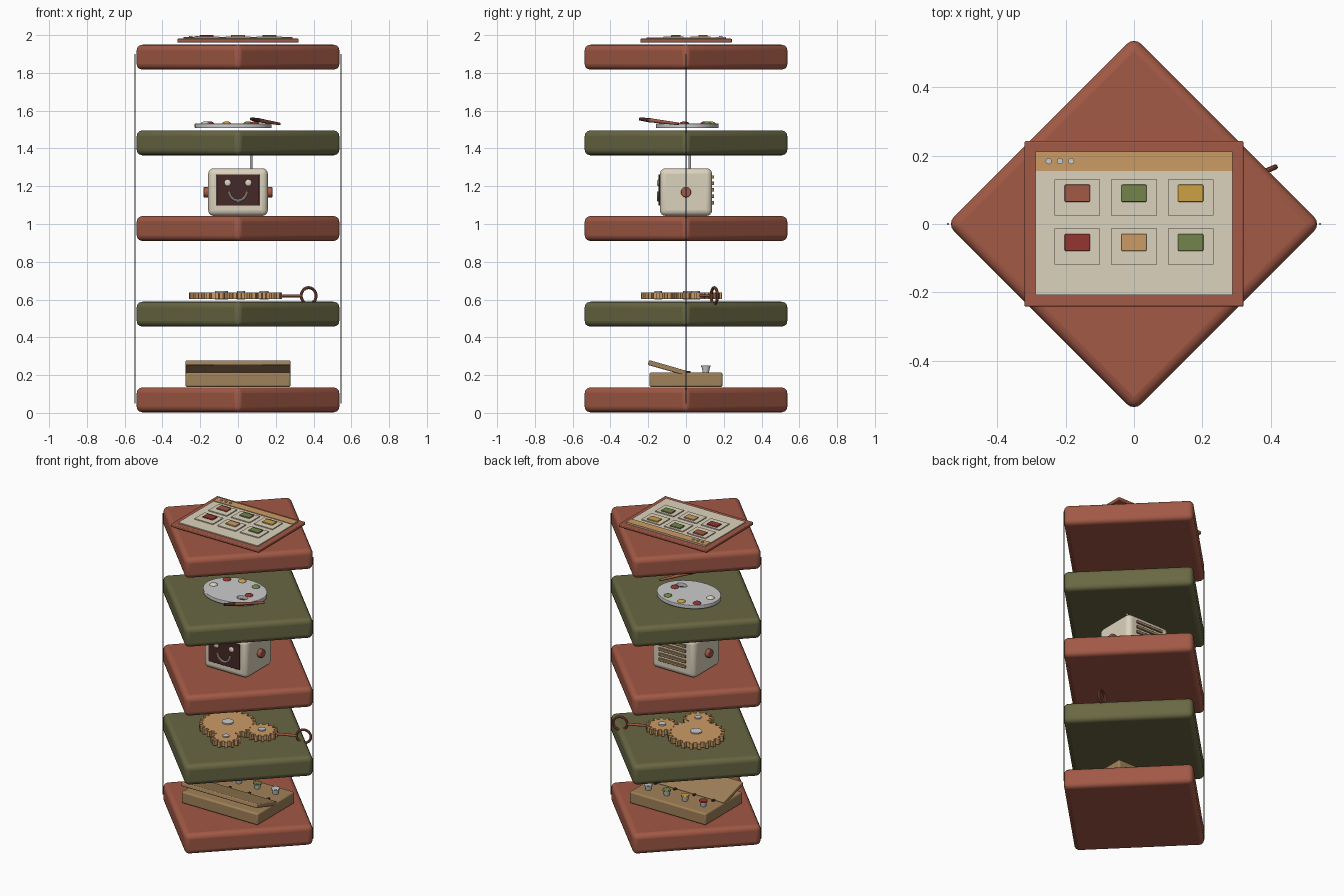
import bpy, bmesh, math
from math import sin, cos, pi, radians
from mathutils import Vector

if "Cube" in bpy.data.objects:
    bpy.data.objects.remove(bpy.data.objects["Cube"])

PALETTE = {
    "terracotta": (0.36, 0.10, 0.06), "olive": (0.14, 0.135, 0.055), "tan": (0.60, 0.33, 0.13),
    "wood": (0.35, 0.22, 0.10), "cream": (0.72, 0.65, 0.51), "dark": (0.06, 0.022, 0.02),
    "red": (0.30, 0.035, 0.03), "green": (0.17, 0.23, 0.07), "yellow": (0.60, 0.36, 0.06),
    "string": (0.12, 0.11, 0.08)}
mats = {}
for key, rgb in PALETTE.items():
    mats[key] = bpy.data.materials.new(key)
    mats[key].diffuse_color = (*rgb, 1)


def finish(ob, name, mat, bevel=0, segs=3, smooth=True):
    ob.name = name
    if mat:
        ob.data.materials.clear()
        ob.data.materials.append(mats[mat])
    if bevel:
        m = ob.modifiers.new("bevel", "BEVEL")
        m.width, m.segments, m.limit_method = bevel, segs, "ANGLE"
    if smooth:
        bpy.ops.object.select_all(action="DESELECT")
        ob.select_set(True)
        bpy.context.view_layer.objects.active = ob
        bpy.ops.object.shade_smooth_by_angle(angle=radians(35))
    return ob


def box(name, lo, hi, mat, bevel=0, rot=(0, 0, 0), segs=3):
    lo, hi = Vector(lo), Vector(hi)
    bpy.ops.mesh.primitive_cube_add(size=1, location=(lo + hi) / 2, rotation=rot)
    ob = bpy.context.object
    ob.scale = hi - lo
    bpy.ops.object.transform_apply(location=False, rotation=False, scale=True)
    return finish(ob, name, mat, bevel, segs)


def cyl(name, p, q, r1, r2, mat, n=24, bevel=0):
    p, q = Vector(p), Vector(q)
    bpy.ops.mesh.primitive_cone_add(vertices=n, radius1=r1, radius2=r2, depth=(q - p).length,
                                    location=(p + q) / 2,
                                    rotation=(q - p).to_track_quat("Z", "Y").to_euler())
    return finish(bpy.context.object, name, mat, bevel, 2)


def ball(name, c, scale, mat):
    bpy.ops.mesh.primitive_uv_sphere_add(segments=20, ring_count=12, radius=1, location=c)
    ob = bpy.context.object
    ob.scale = scale
    return finish(ob, name, mat)


def curve(name, splines, mat, cyclic=False, depth=0, extrude=0, loc=(0, 0, 0)):
    cu = bpy.data.curves.new(name, "CURVE")
    cu.dimensions = "2D" if cyclic else "3D"
    if cyclic:
        cu.fill_mode = "BOTH"
    cu.bevel_depth, cu.bevel_resolution, cu.extrude, cu.use_fill_caps = depth, 2, extrude, True
    for pts in splines:
        s = cu.splines.new("POLY")
        s.points.add(len(pts) - 1)
        for sp, p in zip(s.points, pts):
            sp.co = (*p, 1)
        s.use_cyclic_u = cyclic
    ob = bpy.data.objects.new(name, cu)
    ob.location = loc
    bpy.context.collection.objects.link(ob)
    bpy.ops.object.select_all(action="DESELECT")
    ob.select_set(True)
    bpy.context.view_layer.objects.active = ob
    bpy.ops.object.convert(target="MESH")
    return finish(bpy.context.object, name, mat)


def ellipse(cx, cy, rx, ry, n=48):
    return [(cx + rx * cos(2 * pi * i / n), cy + ry * sin(2 * pi * i / n), 0) for i in range(n)]


def gear(name, x, y, r, teeth, hub):
    bm = bmesh.new()
    root, pts = r - 0.022, []
    for t in range(teeth):
        for f, rad in ((-0.27, root), (-0.2, r), (0.2, r), (0.27, root)):
            a = 2 * pi * (t + f) / teeth
            pts.append(bm.verts.new((rad * cos(a), rad * sin(a), 0)))
    face = bm.faces.new(pts)
    ext = bmesh.ops.extrude_face_region(bm, geom=[face])
    bmesh.ops.translate(bm, vec=(0, 0, 0.036),
                        verts=[v for v in ext["geom"] if isinstance(v, bmesh.types.BMVert)])
    bmesh.ops.recalc_face_normals(bm, faces=bm.faces)
    me = bpy.data.meshes.new(name)
    bm.to_mesh(me)
    bm.free()
    ob = bpy.data.objects.new(name, me)
    ob.location = (x, y, 0.602)
    bpy.context.collection.objects.link(ob)
    finish(ob, name, "tan", smooth=False)
    cyl(name + "_hub", (x, y, 0.60), (x, y, 0.646), hub, hub, None)


# Five stacked slabs, turned 45 degrees, joined by two strings
for i in range(5):
    z = 0.003 + 0.4535 * i
    box(f"slab_{i + 1}", (-0.388, -0.388, z), (0.388, 0.388, z + 0.132),
        "olive" if i % 2 else "terracotta", 0.03, (0, 0, pi / 4), 4)
for sx in (-1, 1):
    cyl("side_string", (sx * 0.545, 0, 0.05), (sx * 0.545, 0, 1.9), 0.003, 0.003, "string", 8)

# Level 1: box with a raised flap, knobs and slots
box("case_base", (-0.278, -0.193, 0.137), (0.278, 0.193, 0.214), "wood", 0.01)
tilt = radians(-16)
c = Vector((0, -0.098, 0.238))
box("case_flap", c - Vector((0.278, 0.105, 0.013)), c + Vector((0.278, 0.105, 0.013)),
    "wood", 0.006, (tilt, 0, 0))
for x, col in zip((-0.2, -0.067, 0.067, 0.2), ("red", "yellow", "green", None)):
    cyl("knob_stem", (x, 0.105, 0.21), (x, 0.105, 0.242), 0.016, 0.022, None)
    cyl("knob_cap", (x, 0.105, 0.242), (x, 0.105, 0.252), 0.026, 0.026, col, bevel=0.003)
    box("slot", (x * 1.05 - 0.007, -0.02, 0.208), (x * 1.05 + 0.007, 0.025, 0.221), "dark")

# Level 2: three gears and a wind-up key
gear("large_gear", -0.088, 0.02, 0.172, 22, 0.035)
gear("medium_gear", 0.138, 0.05, 0.096, 14, 0.023)
gear("small_gear", 0.016, -0.148, 0.091, 13, 0.02)
key_a = math.atan2(0.1, 0.236)
cyl("key_shaft", (0.138, 0.05, 0.62), (0.336, 0.134, 0.62), 0.008, 0.008, "terracotta", 16)
bpy.ops.mesh.primitive_torus_add(major_radius=0.043, minor_radius=0.008, major_segments=32,
                                 minor_segments=10, location=(0.374, 0.15, 0.62),
                                 rotation=(pi / 2, 0, key_a))
finish(bpy.context.object, "key_ring", "terracotta")

# Level 3: boxy head with a screen face
box("head_body", (-0.158, -0.138, 1.043), (0.158, 0.138, 1.295), "cream", 0.03, segs=4)
box("face_screen", (-0.113, -0.146, 1.097), (0.113, -0.13, 1.263), "dark", 0.004)
for sx in (-1, 1):
    ball("eye", (sx * 0.055, -0.146, 1.218), (0.018, 0.008, 0.018), "cream")
    cyl("ear_knob", (sx * 0.15, 0, 1.168), (sx * 0.183, 0, 1.168), 0.027, 0.027,
        "terracotta", bevel=0.004)
curve("smile", [[(0.046 * cos(a), -0.147, 1.172 + 0.048 * sin(a))
                 for a in (pi + pi * i / 20 for i in range(21))]], "cream", depth=0.006)
for i in range(5):
    z = 1.113 + 0.034 * i
    box("back_vent_bar", (-0.098, 0.13, z - 0.009), (0.098, 0.149, z + 0.009), "wood", 0.003)
cyl("antenna", (0.07, 0.02, 1.285), (0.07, 0.02, 1.40), 0.006, 0.006, None, 12)

# Level 4: painter's palette with thumb hole, paint dabs and brush
curve("paint_palette", [ellipse(-0.026, 0.007, 0.2, 0.163, 64), ellipse(0.072, -0.058, 0.038, 0.028, 32)],
      None, cyclic=True, depth=0.003, extrude=0.009, loc=(0, 0, 1.519))
for x, y, col in ((-0.173, -0.007, "cream"), (-0.15, 0.1, "red"), (-0.06, 0.132, "yellow"),
                  (0.053, 0.112, "green"), (0.088, -0.01, "red")):
    ball("paint_dab", (x, y, 1.531), (0.024, 0.024, 0.012), col)
cyl("brush_handle", (0.22, -0.04, 1.53), (0.11, -0.19, 1.549), 0.007, 0.011, "terracotta", 16)
cyl("brush_tip", (0.11, -0.19, 1.549), (0.07, -0.245, 1.556), 0.012, 0.008, "dark", 16)

# Level 5: framed window panel with header, dots and cards
box("panel_frame", (-0.321, -0.242, 1.961), (0.321, 0.243, 1.981), "terracotta", 0.005)
box("panel_sheet", (-0.289, -0.208, 1.975), (0.289, 0.212, 1.987), "cream")
box("panel_header", (-0.289, 0.156, 1.98), (0.289, 0.212, 1.991), "tan")
for x in (-0.25, -0.217, -0.184):
    cyl("header_dot", (x, 0.184, 1.985), (x, 0.184, 1.996), 0.009, 0.009, None, 16)
for y, cols in ((0.078, ("terracotta", "green", "yellow")), (-0.066, ("red", "tan", "green"))):
    for x, col in zip((-0.166, 0, 0.166), cols):
        box("card", (x - 0.067, y - 0.053, 1.985), (x + 0.067, y + 0.053, 1.993), "cream")
        box("card_chip", (x - 0.037, y - 0.013, 1.99), (x + 0.037, y + 0.037, 2.0), col, 0.003)

for m in bpy.data.materials:
    if m.users and not m.is_grease_pencil:
        m.use_nodes = True
        m.node_tree.nodes["Principled BSDF"].inputs["Base Color"].default_value = m.diffuse_color
